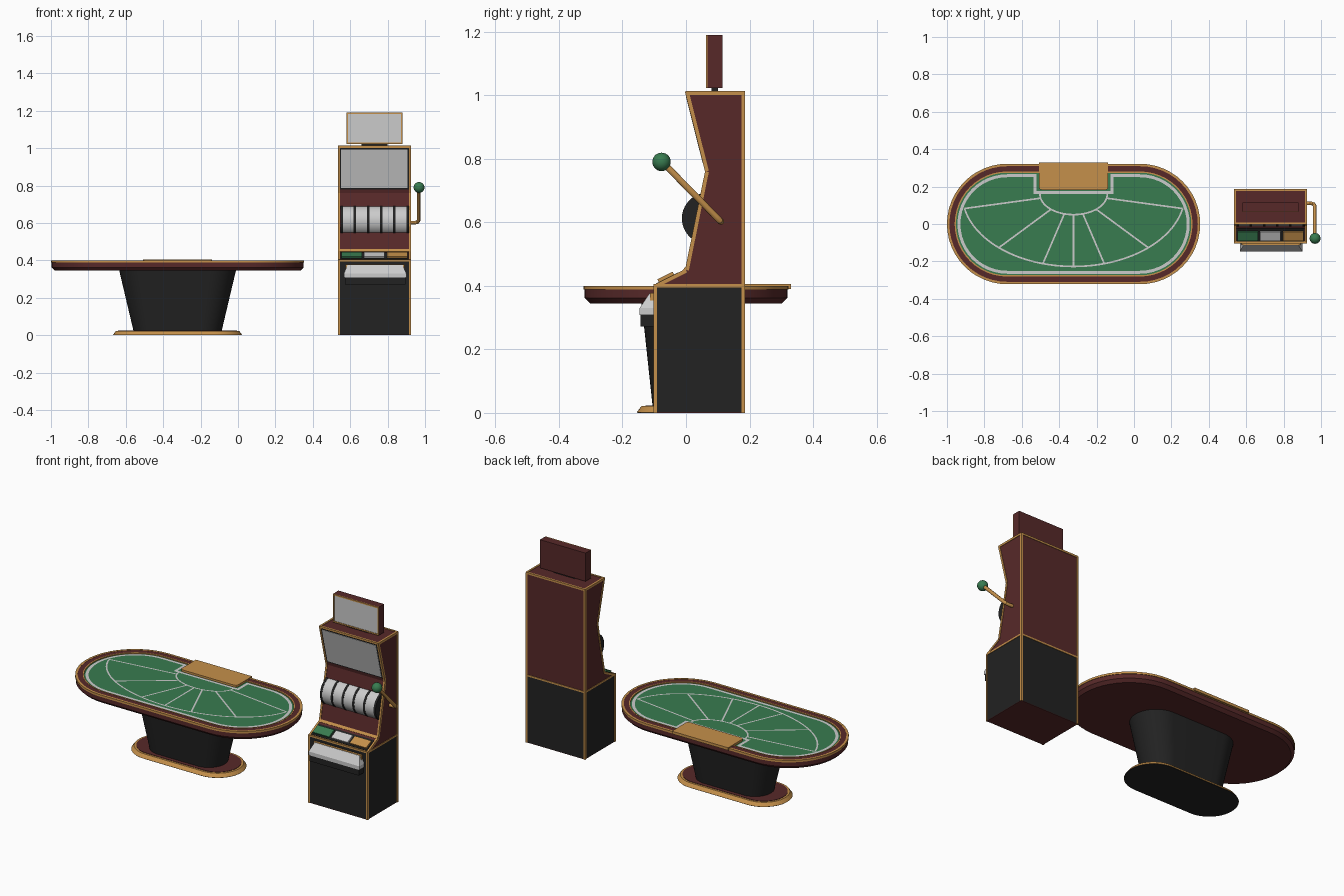
import bpy, bmesh
from math import sin, cos, pi, radians
from mathutils import Vector

if "Cube" in bpy.data.objects:
    bpy.data.objects.remove(bpy.data.objects["Cube"])


def mat(name, c):
    m = bpy.data.materials.new(name)
    m.diffuse_color = (*c, 1)
    m.use_nodes = True
    m.node_tree.nodes["Principled BSDF"].inputs["Base Color"].default_value = m.diffuse_color
    return m


WINE = mat("wine", (0.095, 0.022, 0.022))
GOLD = mat("gold", (0.56, 0.28, 0.07))
BLACK = mat("black", (0.016, 0.016, 0.016))
GREEN = mat("green", (0.04, 0.2, 0.08))


def finish(name, bm, m=None, smooth=False):
    bmesh.ops.recalc_face_normals(bm, faces=bm.faces)
    me = bpy.data.meshes.new(name)
    bm.to_mesh(me)
    bm.free()
    ob = bpy.data.objects.new(name, me)
    bpy.context.collection.objects.link(ob)
    if m:
        me.materials.append(m)
    if smooth:
        bpy.ops.object.select_all(action='DESELECT')
        ob.select_set(True)
        bpy.context.view_layer.objects.active = ob
        bpy.ops.object.shade_smooth_by_angle(angle=radians(30))
    return ob


def loft(name, rings, m=None, smooth=False, closed=False):
    """Skin closed rings; cap the ends, or join last ring to first."""
    bm = bmesh.new()
    vs = [[bm.verts.new(p) for p in r] for r in rings]
    n = len(vs[0])
    for a, b in zip(vs, vs[1:] + ([vs[0]] if closed else [])):
        for i in range(n):
            j = (i + 1) % n
            bm.faces.new((a[i], a[j], b[j], b[i]))
    if not closed:
        bm.faces.new(vs[0])
        bm.faces.new(vs[-1])
    return finish(name, bm, m, smooth)


def box(name, x0, x1, y0, y1, z0, z1, m=None):
    return prism(name, [(y0, z0), (y1, z0), (y1, z1), (y0, z1)], x0, x1, m)


def prism(name, yz, x0, x1, m=None, smooth=False):
    return loft(name, [[(x, y, z) for y, z in yz] for x in (x0, x1)], m, smooth)


def slab(name, p, q, x0, x1, inner, outer, m=None):
    """Plate lying along a side-profile segment p-q."""
    p, q = Vector(p), Vector(q)
    d = (q - p).normalized()
    n = Vector((-d.y, d.x))
    return prism(name, [p - n * inner, q - n * inner, q + n * outer, p + n * outer], x0, x1, m)


# ---------------- gaming table ----------------
CX, L, R = -0.323, 0.355, 0.322


def stadium(l, r, z, n=24):
    pts = []
    for s, a0 in ((1, -pi / 2), (-1, pi / 2)):
        for i in range(n + 1):
            a = a0 + pi * i / n
            pts.append((CX + s * l + r * cos(a), r * sin(a), z))
    return pts


def band(name, r0, r1, z0, z1, m):
    loft(name, [stadium(L, r0, z0), stadium(L, r1, z0), stadium(L, r1, z1), stadium(L, r0, z1)],
         m, True, True)


loft("table_top", [stadium(L, R - 0.02, 0.345), stadium(L, R - 0.003, 0.362),
                   stadium(L, R - 0.003, 0.39)], WINE, True)
band("rail", R - 0.042, R - 0.012, 0.385, 0.399, WINE)
band("rail_outer_trim", R - 0.013, R, 0.388, 0.4, GOLD)
band("rail_inner_trim", R - 0.048, R - 0.041, 0.386, 0.4, GOLD)
loft("felt", [stadium(L, R - 0.045, 0.388), stadium(L, R - 0.045, 0.394)], GREEN)
loft("pedestal", [stadium(0.13, 0.105, 0.02), stadium(0.172, 0.14, 0.346)], BLACK, True)
loft("base_rim", [stadium(0.19, 0.155, 0.002), stadium(0.19, 0.14, 0.022)], GOLD, True)
loft("base_top", [stadium(0.19, 0.128, 0.015), stadium(0.19, 0.128, 0.024)], WINE, True)
loft("base_bottom", [stadium(0.19, 0.153, 0), stadium(0.19, 0.153, 0.004)], BLACK, True)


# layout lines printed on the felt
def ribbon(name, pts, w, closed=False, z=0.396):
    bm = bmesh.new()
    P = [Vector(p) for p in pts]
    n, rows = len(P), []
    for i, p in enumerate(P):
        a = P[i - 1] if closed or i else None
        b = P[(i + 1) % n] if closed or i < n - 1 else None
        d1 = (p - a).normalized() if a is not None else (b - p).normalized()
        d2 = (b - p).normalized() if b is not None else d1
        t = (d1 + d2).normalized()
        o = Vector((-t.y, t.x)) * (w / 2 / max(0.3, t.dot(d1)))
        rows.append([bm.verts.new((*(p + s * o), z)) for s in (1, -1)])
    for i in range(n if closed else n - 1):
        a, b = rows[i], rows[(i + 1) % n]
        bm.faces.new((a[0], a[1], b[1], b[0]))
    ob = finish(name, bm)
    for f in ob.data.polygons:
        if f.normal.z < 0:
            ob.data.flip_normals()
            break


def ell(a, b, deg):
    return (CX + a * cos(radians(deg)), 0.16 - b * sin(radians(deg)))


outline = [p[:2] for p in stadium(L, 0.258, 0)]
right, left = outline[:25], outline[25:]
ribbon("felt_border", left + right + [(CX + 0.205, 0.258), (CX + 0.205, 0.168),
                                      (CX - 0.205, 0.168), (CX - 0.205, 0.258)], 0.016, True)
ribbon("bet_arc_outer", [ell(0.595, 0.387, 11.5 + 157 * i / 48) for i in range(49)], 0.009)
ribbon("bet_arc_inner", [ell(0.18, 0.11, 180 * i / 32) for i in range(33)], 0.009)
for i, a in enumerate((11.5, 47.8, 74, 90, 106, 132.2, 168.5)):
    ribbon(f"bet_line_{i}", [ell(0.18, 0.11, a), ell(0.595, 0.387, a)], 0.009)

# dealer chip tray with rounded inner corners
tray = [(CX - 0.185, 0.33), (CX - 0.185, 0.195), (CX - 0.18, 0.186), (CX - 0.17, 0.182)]
tray += [(2 * CX - x, y) for x, y in reversed(tray)]
loft("chip_tray", [[(x, y, z) for x, y in tray] for z in (0.39, 0.406)], GOLD)

# ---------------- slot machine ----------------
X0, X1 = 0.537, 0.922
prof = [(-0.1, 0), (-0.1, 0.4), (0, 0.45), (0.063, 0.76), (0, 1.01), (0.183, 1.01), (0.183, 0)]
box("lower_cabinet", X0, X1, -0.1, 0.183, 0.003, 0.4, BLACK)
box("cabinet_floor", X0, X1, -0.1, 0.183, 0, 0.003, WINE)
prism("upper_cabinet", prof[1:6] + [(0.183, 0.4)], X0, X1, WINE)

# gold edging along both side profiles, the belt and the top edges
for side, xa in (("left", X0 - 0.003), ("right", X1 - 0.008)):
    for i in range(6):
        slab(f"trim_{side}_{i}", prof[i], prof[i + 1], xa, xa + 0.011, 0.009, 0.003, GOLD)
box("belt_trim", X0 - 0.003, X1 + 0.003, -0.103, 0.186, 0.395, 0.405, GOLD)
slab("deck_trim", (-0.008, 0.446), (0.002, 0.458), X0, X1, 0.004, 0.004, GOLD)
box("top_front_trim", X0, X1, -0.002, 0.008, 1.002, 1.013, GOLD)
box("top_back_trim", X0, X1, 0.176, 0.186, 1.002, 1.013, GOLD)


# screens
def along(i, t):
    a, b = Vector(prof[i]), Vector(prof[i + 1])
    return a + (b - a) * t


slab("screen_frame", along(3, 0.08), along(3, 0.96), 0.546, 0.913, 0.005, 0.002, BLACK)
slab("screen", along(3, 0.11), along(3, 0.94), 0.552, 0.907, 0.005, 0.004)
box("top_sign", 0.58, 0.88, 0.068, 0.115, 1.022, 1.19, WINE)
for n, a, b, c, d in (("bottom", 0.58, 0.88, 1.022, 1.03), ("top", 0.58, 0.88, 1.182, 1.19),
                      ("left", 0.58, 0.588, 1.03, 1.182), ("right", 0.872, 0.88, 1.03, 1.182)):
    box("sign_frame_" + n, a, b, 0.063, 0.069, c, d, GOLD)
box("sign_screen", 0.588, 0.872, 0.066, 0.07, 1.03, 1.182)
box("sign_mount", 0.66, 0.80, 0.08, 0.1, 1.005, 1.023, BLACK)


# reels with black dividers
def drum(name, r, x0, x1, m=None):
    prism(name, [(0.068 + r * cos(2 * pi * i / 40), 0.612 + r * sin(2 * pi * i / 40))
                 for i in range(40)], x0, x1, m, True)


for i in range(6):
    drum(f"reel_divider_{i}", 0.081, 0.548 + i * 0.0705, 0.561 + i * 0.0705, BLACK)
for i in range(5):
    drum(f"reel_{i}", 0.0795, 0.56 + i * 0.0705, 0.619 + i * 0.0705)

# button deck
slab("button_panel", along(1, 0.08), along(1, 0.78), 0.547, 0.912, 0.004, 0.004, BLACK)
for n, x, m in (("left", 0.553, GREEN), ("middle", 0.675, None), ("right", 0.797, GOLD)):
    slab("button_" + n, along(1, 0.16), along(1, 0.64), x, x + 0.109, 0, 0.014, m)

# coin tray
box("coin_tray_back", 0.575, 0.89, -0.113, -0.098, 0.30, 0.378, GOLD)
box("coin_tray_bin", 0.572, 0.895, -0.143, -0.098, 0.272, 0.31, BLACK)
loft("coin_tray_scoop", [[(0.566, -0.146, z), (0.9, -0.146, z), (0.9, -0.1, z), (0.566, -0.1, z)]
                         for z in (0.308, 0.33)]
     + [[(0.585, -0.115, 0.376), (0.88, -0.115, 0.376), (0.88, -0.1, 0.376), (0.585, -0.1, 0.376)]])

# pull lever: swept rod with a bent foot, and ball
path = [Vector(p) for p in ((0.915, 0.11, 0.602), (0.948, 0.11, 0.602), (0.96, 0.107, 0.605),
                            (0.967, 0.096, 0.616), (0.967, -0.075, 0.79))]
rings = []
for i, p in enumerate(path):
    t = (path[min(i + 1, 4)] - path[max(i - 1, 0)]).normalized()
    u = t.cross(Vector((0, 0.7, 0.7))).normalized() if i < 0 else t.cross(Vector((0, 1, 1))).normalized()
    v = t.cross(u)
    rings.append([p + 0.01 * (u * cos(k * pi / 6) + v * sin(k * pi / 6)) for k in range(12)])
loft("lever_rod", rings, GOLD, True)
bm = bmesh.new()
bmesh.ops.create_uvsphere(bm, u_segments=24, v_segments=14, radius=0.029)
bmesh.ops.translate(bm, verts=bm.verts, vec=(0.968, -0.077, 0.79))
finish("lever_ball", bm, GREEN, True)
